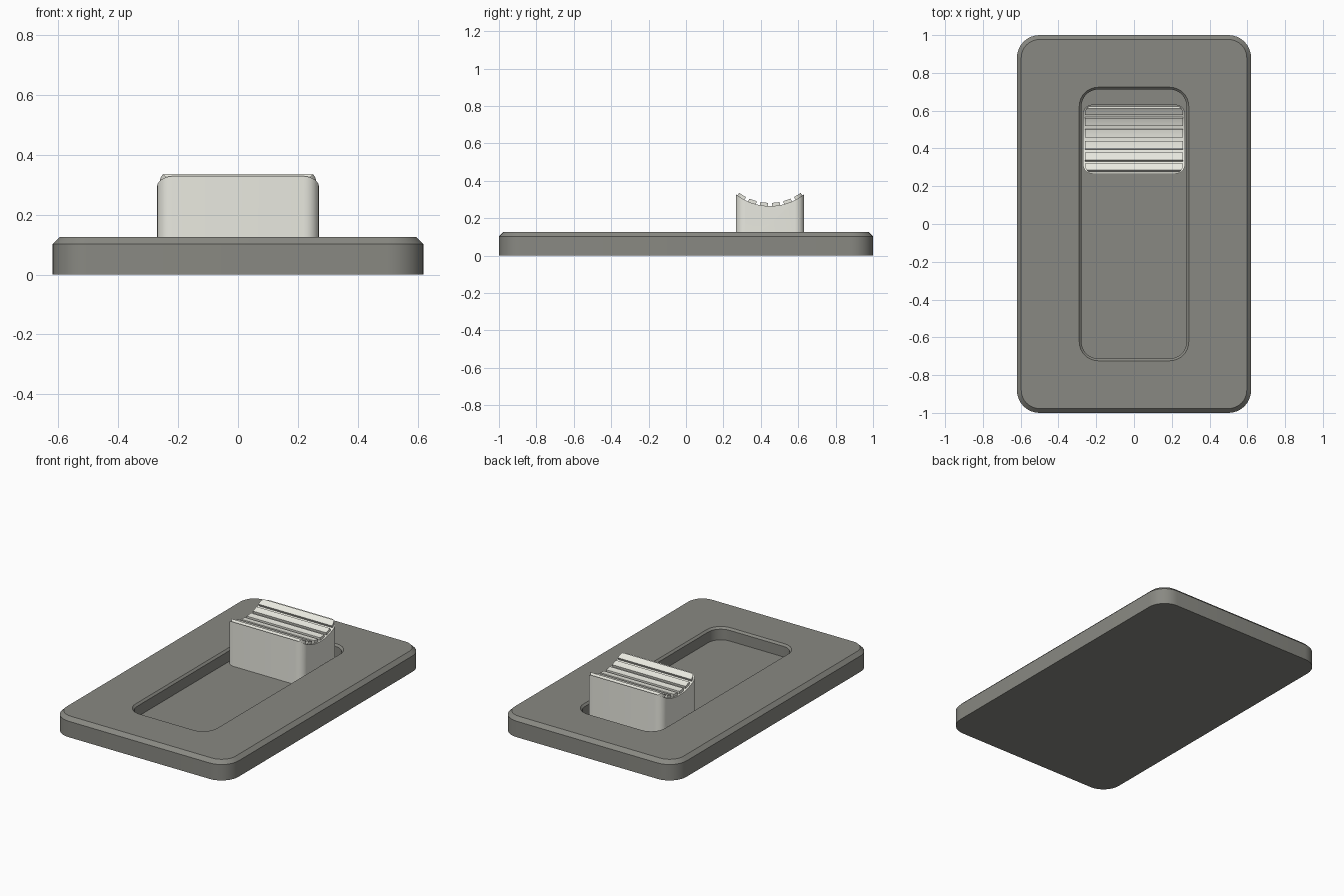
import bpy, bmesh, math

if "Cube" in bpy.data.objects:
    bpy.data.objects.remove(bpy.data.objects["Cube"])


def outline(hx, hy, r, cy=0.0, seg=8):
    """Rounded rectangle as (x, y) points, counter-clockwise."""
    pts = []
    for i, (sx, sy) in enumerate([(1, 1), (-1, 1), (-1, -1), (1, -1)]):
        for k in range(seg + 1):
            a = math.pi / 2 * (i + k / seg)
            pts.append((sx * (hx - r) + r * math.cos(a),
                        cy + sy * (hy - r) + r * math.sin(a)))
    return pts


def make(name, solids, mat=None):
    """Each solid is a list of matching loops, skinned and capped at both ends."""
    bm = bmesh.new()
    for loops in solids:
        rings = [[bm.verts.new(p) for p in loop] for loop in loops]
        n = len(rings[0])
        for a, b in zip(rings, rings[1:]):
            for i in range(n):
                j = (i + 1) % n
                bm.faces.new((a[i], a[j], b[j], b[i]))
        bm.faces.new(rings[0][::-1])
        bm.faces.new(rings[-1])
    bmesh.ops.recalc_face_normals(bm, faces=bm.faces)
    me = bpy.data.meshes.new(name)
    bm.to_mesh(me)
    bm.free()
    ob = bpy.data.objects.new(name, me)
    bpy.context.collection.objects.link(ob)
    if mat:
        me.materials.append(mat)
    return ob


def activate(ob):
    bpy.ops.object.select_all(action='DESELECT')
    ob.select_set(True)
    bpy.context.view_layer.objects.active = ob


def smooth(ob):
    activate(ob)
    bpy.ops.object.shade_smooth_by_angle(angle=math.radians(30))


def trim(ob, cutter):
    """Keep only the part of ob inside the cutter."""
    activate(ob)
    m = ob.modifiers.new("trim", 'BOOLEAN')
    m.operation, m.solver, m.object = 'INTERSECT', 'EXACT', cutter
    bpy.ops.object.modifier_apply(modifier=m.name)
    bpy.data.objects.remove(cutter)


def material(name, col):
    m = bpy.data.materials.new(name)
    m.diffuse_color = col
    m.use_nodes = True
    m.node_tree.nodes["Principled BSDF"].inputs["Base Color"].default_value = m.diffuse_color
    return m


def level(z, *args):
    return [(x, y, z) for x, y in outline(*args)]


def across(profile, w=0.4):
    """Sweep a (y, z) profile sideways along x."""
    return [[(x, y, z) for y, z in profile] for x in (-w, w)]


dark = material("dark_grey", (0.25, 0.25, 0.225, 1))
light = material("off_white", (0.82, 0.82, 0.75, 1))

# Base plate with chamfered rim and recessed track
FLOOR = 0.045
plate = make("base_plate", [[
    level(0, 0.62, 1.0, 0.12),
    level(0.102, 0.62, 1.0, 0.12),
    level(0.125, 0.597, 0.977, 0.097),
    level(0.125, 0.29, 0.724, 0.10),
    level(0.113, 0.278, 0.712, 0.088),
    level(FLOOR, 0.278, 0.712, 0.088)]], dark)
smooth(plate)

# Slider block with a concave thumb surface
CY, HY, R = 0.449, 0.183, 0.295
CZ = 0.265 + R


def arc(r, a0, a1, n):
    return [(CY + r * math.sin(a), CZ - r * math.cos(a))
            for a in (a0 + (a1 - a0) * k / n for k in range(n + 1))]


slider = make("slider_block", [across(
    [(CY - 0.25, FLOOR)] + [(CY + 0.25, FLOOR)] + arc(R, 0.85, -0.85, 40))], light)
trim(slider, make("slider_cutter", [[level(z, 0.27, HY, 0.05, CY) for z in (FLOOR - 0.04, 0.6)]]))
smooth(slider)

# Six grip ribs following the concave surface
STEP, HALF = 0.222, 0.075
ribs = []
for i in range(6):
    a = (i - 2.5) * STEP
    ribs.append(across(arc(R + 0.004, a - HALF, a + HALF, 4)
                       + arc(R - 0.017, a + HALF, a - HALF, 4)))
grip = make("grip_ribs", ribs, light)
trim(grip, make("grip_cutter", [[level(z, 0.26, HY - 0.006, 0.04, CY) for z in (0.1, 0.6)]]))
smooth(grip)
